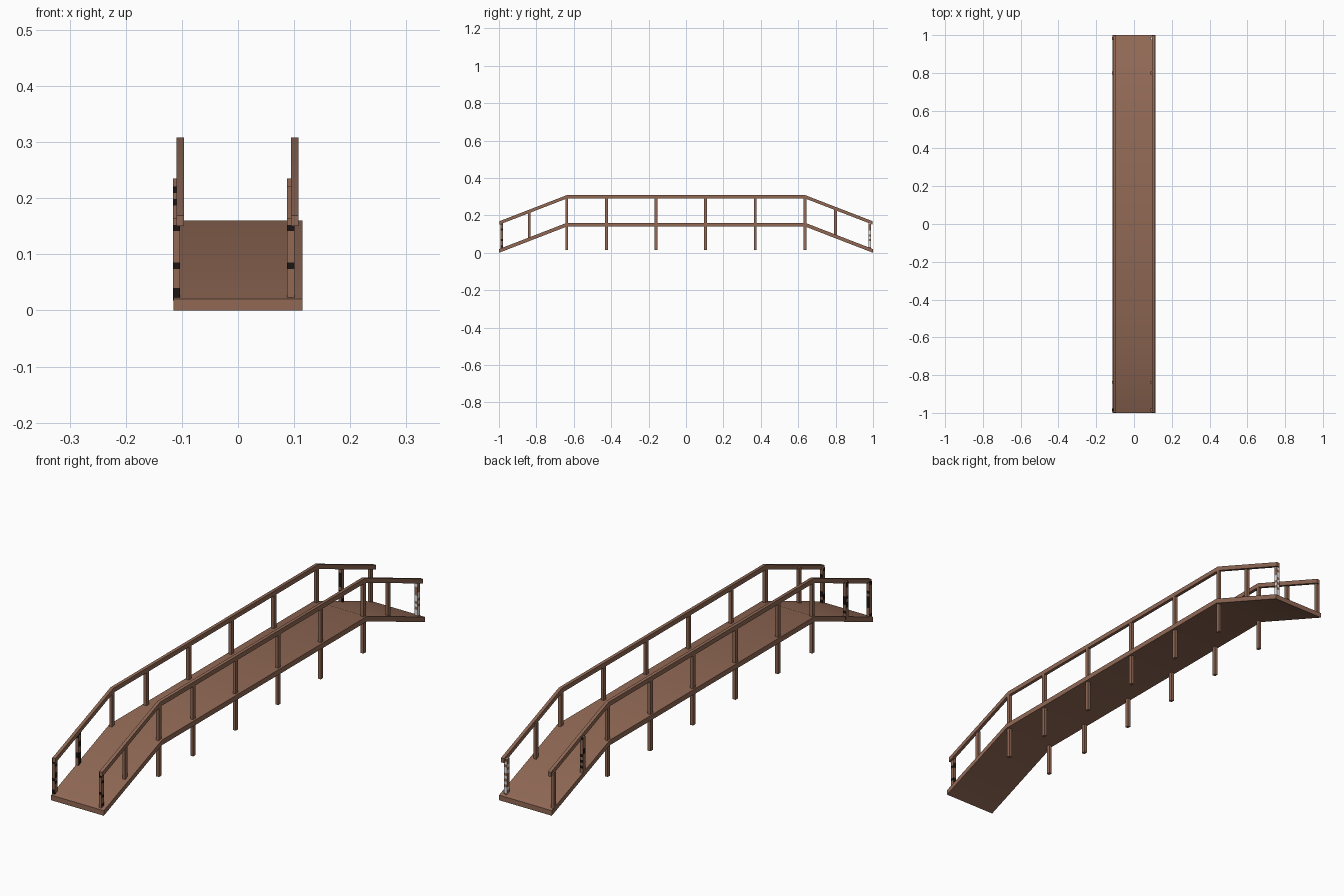
import bpy, bmesh, random

if "Cube" in bpy.data.objects:
    bpy.data.objects.remove(bpy.data.objects["Cube"])

random.seed(4)
COLOURS = {"brown wood": (0.283, 0.141, 0.091, 1),
           "worn white": (0.8, 0.8, 0.8, 1),
           "dark stain": (0.012, 0.008, 0.006, 1)}
mats = []
for label, colour in COLOURS.items():
    m = bpy.data.materials.new(label)
    m.diffuse_color = colour
    m.use_nodes = True
    m.node_tree.nodes["Principled BSDF"].inputs["Base Color"].default_value = m.diffuse_color
    mats.append(m)


def strip(name, x0, x1, path, thick, smooth=False, speck=0, chance=0.0, cells=12):
    """Sweep a flat board across x, following (y, top z) points."""
    bm = bmesh.new()
    rings = [[bm.verts.new(c) for c in ((x0, y, z), (x1, y, z),
                                        (x1, y, z - thick), (x0, y, z - thick))]
             for y, z in path]
    for a, b in zip(rings, rings[1:]):
        for i in range(4):
            j = (i + 1) % 4
            bm.faces.new((a[i], a[j], b[j], b[i]))
    bm.faces.new(rings[0])
    bm.faces.new(rings[-1])
    if speck:  # cut the upright edges and stain random cells
        tall = [e for e in bm.edges if e.calc_length() > 0.05]
        bmesh.ops.subdivide_edges(bm, edges=tall, cuts=cells, use_grid_fill=True)
        for f in bm.faces:
            if random.random() < chance:
                f.material_index = speck
    bmesh.ops.recalc_face_normals(bm, faces=bm.faces)
    mesh = bpy.data.meshes.new(name)
    bm.to_mesh(mesh)
    bm.free()
    for m in mats:
        mesh.materials.append(m)
    ob = bpy.data.objects.new(name, mesh)
    bpy.context.collection.objects.link(ob)
    if smooth:
        bpy.context.view_layer.objects.active = ob
        ob.select_set(True)
        bpy.ops.object.shade_smooth_by_angle(angle=0.6)
        ob.select_set(False)


def post(name, x, y, z0, z1, speck=0, chance=0.0):
    wx, wy = 0.0125, 0.015
    strip(name, x - wx / 2, x + wx / 2, [(y - wy / 2, z1), (y + wy / 2, z1)],
          z1 - z0, speck=speck, chance=chance)


BEND = 0.638


def deck_top(y):
    return 0.16 - 0.14 * max(0, abs(y) - BEND) / (1 - BEND)


def path(end):
    return [(y, deck_top(y)) for y in (-end, -BEND, BEND, end)]


# Walkway with a sloping ramp at each end
strip("deck", -0.115, 0.115, path(1.0), 0.02, smooth=True)

for side, label in ((-1, "left"), (1, "right")):
    x = side * 0.102 - 0.001
    # Handrail parallel to the walkway
    strip(label + "_handrail", x - 0.0065, x + 0.0065,
          [(y, z + 0.148) for y, z in path(0.998)], 0.018, smooth=True)
    # Main posts run from the ground through the deck to the handrail
    for i, y in enumerate((-0.638, -0.425, -0.16, 0.105, 0.37, 0.636)):
        post(f"{label}_main_post_{i}", x, y, 0.015, 0.30)
    # Short posts on the ramps; a few are stained or worn white
    for i, y in enumerate((-0.985, -0.838, 0.80, 0.982)):
        z = deck_top(y)
        speck, chance = 0, 0.0
        if side > 0 and i == 3:
            speck, chance = 1, 0.5
        elif i == 0 or (side < 0 and i in (1, 2)):
            speck, chance = 2, 0.3
        post(f"{label}_ramp_post_{i}", x - 0.007, y, z - 0.008, z + 0.138,
             speck, chance)
